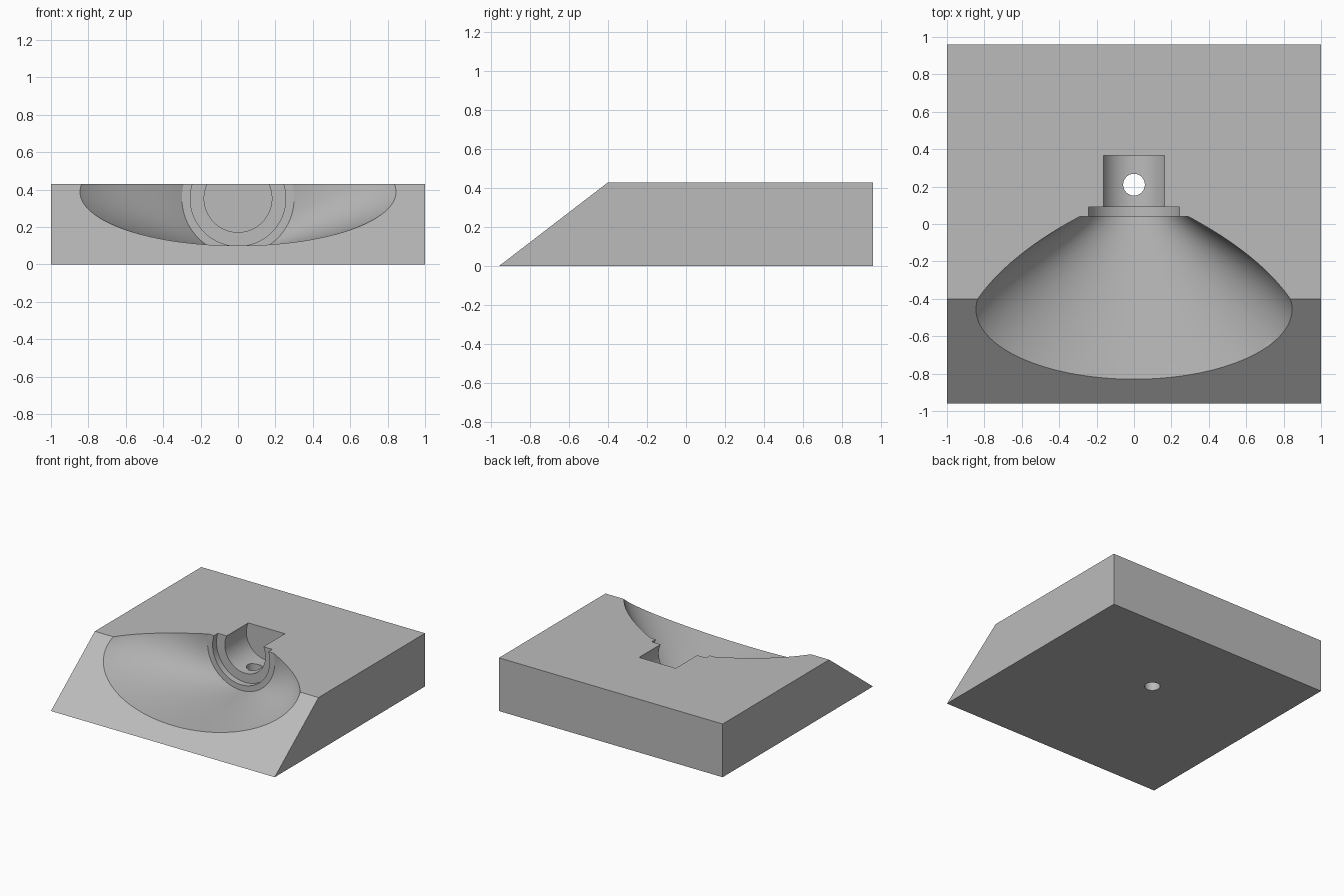
import bpy, bmesh
from math import sin, cos, pi
from mathutils import Vector

old = bpy.data.objects.get("Cube")
if old:
    bpy.data.objects.remove(old, do_unlink=True)

grey = bpy.data.materials.new("plain grey")
grey.use_nodes = True
colour = (0.5, 0.5, 0.5, 1)
grey.diffuse_color = colour
grey.node_tree.nodes["Principled BSDF"].inputs["Base Color"].default_value = colour

AXIS_Z = 0.353
SEGMENTS = 128


def solid(name, rings):
    """Closed skin through a list of equal-sized rings of points."""
    bm = bmesh.new()
    loops = [[bm.verts.new(p) for p in ring] for ring in rings]
    n = len(loops[0])
    for a, b in zip(loops, loops[1:]):
        for i in range(n):
            j = (i + 1) % n
            bm.faces.new((a[i], a[j], b[j], b[i]))
    bm.faces.new(loops[0])
    bm.faces.new(loops[-1])
    bmesh.ops.recalc_face_normals(bm, faces=bm.faces)
    mesh = bpy.data.meshes.new(name)
    bm.to_mesh(mesh)
    bm.free()
    mesh.materials.append(grey)
    obj = bpy.data.objects.new(name, mesh)
    bpy.context.collection.objects.link(obj)
    return obj


def circle(y, r):
    angles = [2 * pi * i / SEGMENTS for i in range(SEGMENTS)]
    return [Vector((r * cos(a), y, AXIS_Z + r * sin(a))) for a in angles]


# Block with a sloped front
profile = [(-0.96, 0), (0.96, 0), (0.96, 0.43), (-0.4, 0.43)]
block = solid("horn_block", [[(x, y, z) for y, z in profile] for x in (-1, 1)])

# Flared horn: round throat blending to an ellipse lying on the slope
throat = circle(0.04, 0.3)
slope = Vector((0, 0.56, 0.43)).normalized()
outward = Vector((0, -slope.z, slope.y))
centre = Vector((0, -0.96, 0)) + slope * 0.636
mouth = []
for i in range(SEGMENTS):
    a = 2 * pi * i / SEGMENTS
    mouth.append(centre + Vector((0.845 * cos(a), 0, 0)) + slope * 0.472 * sin(a))

STEPS = 20
rings = []
for k in range(STEPS + 1):
    t = k / STEPS
    ring = []
    for i, (p, q) in enumerate(zip(throat, mouth)):
        bulge = 0.055 * 4 * t * (1 - t) * cos(2 * pi * i / SEGMENTS)
        ring.append(p.lerp(q, t) + Vector((bulge, 0, 0)))
    rings.append(ring)
rings.append([p + outward * 0.1 for p in mouth])
horn = solid("horn_cutter", rings)

# Stepped bore behind the throat
bore = solid("bore_cutter", [circle(-0.03, 0.255), circle(0.09, 0.255),
                             circle(0.09, 0.181), circle(0.365, 0.181)])

# Vertical cable hole
hole = solid("hole_cutter", [[(0.058 * cos(2 * pi * i / 48), 0.21 + 0.058 * sin(2 * pi * i / 48), z)
                              for i in range(48)] for z in (-0.1, 0.3)])

# Cut the cavities, then drop the cutters
bpy.context.view_layer.objects.active = block
for cutter in (horn, bore, hole):
    mod = block.modifiers.new(cutter.name, 'BOOLEAN')
    mod.operation = 'DIFFERENCE'
    mod.solver = 'EXACT'
    mod.object = cutter
    bpy.ops.object.modifier_apply(modifier=mod.name)
    bpy.data.objects.remove(cutter, do_unlink=True)

bpy.ops.object.select_all(action='DESELECT')
block.select_set(True)
bpy.ops.object.shade_smooth_by_angle(angle=0.45)
